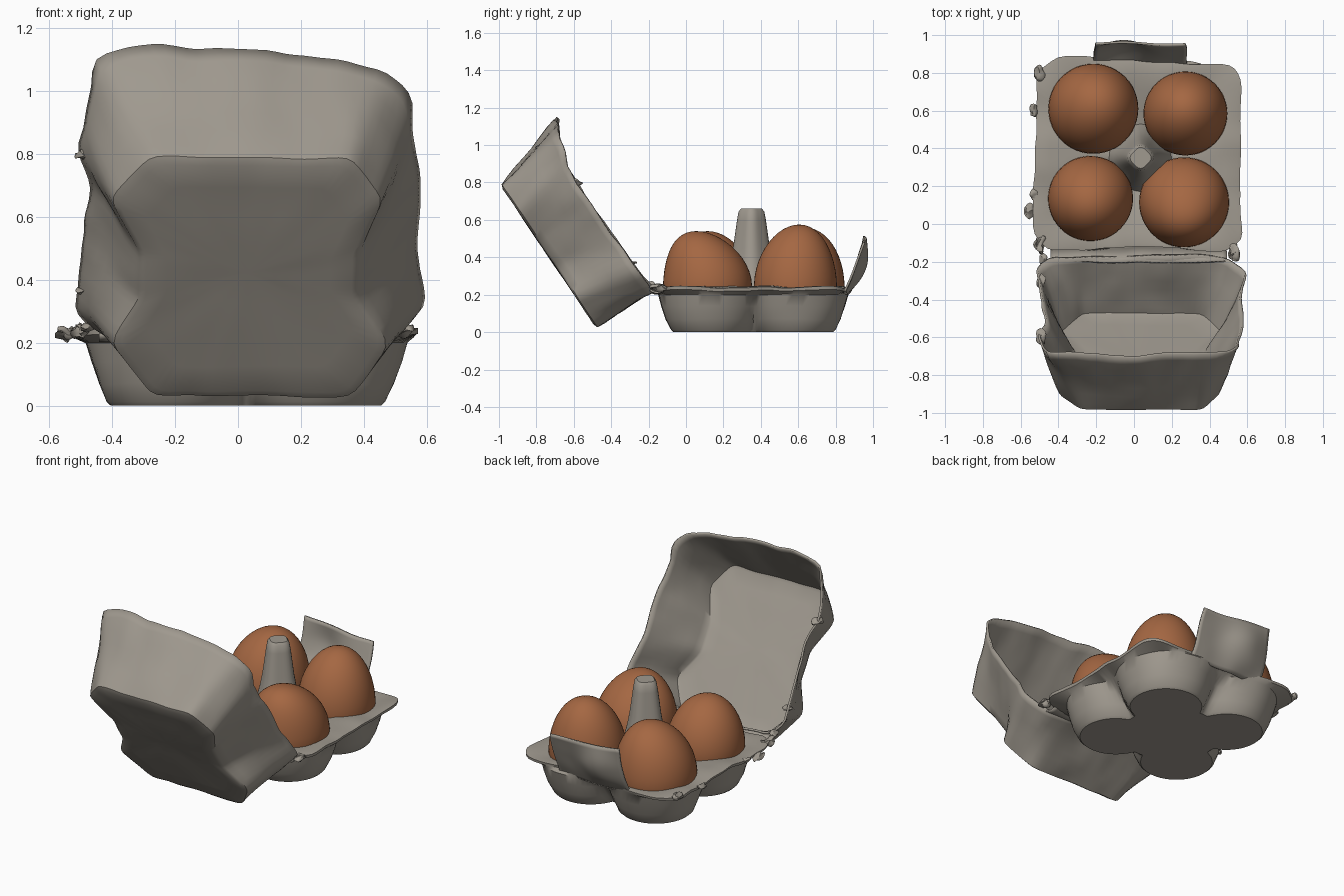
import bpy, bmesh, math
from mathutils import Vector, noise

if "Cube" in bpy.data.objects:
    bpy.data.objects.remove(bpy.data.objects["Cube"])

N = 128


def material(name, rgb):
    m = bpy.data.materials.new(name)
    m.diffuse_color = (*rgb, 1)
    m.use_nodes = True
    m.node_tree.nodes["Principled BSDF"].inputs["Base Color"].default_value = m.diffuse_color
    return m


PULP = material("grey_pulp", (0.35, 0.32, 0.275))
SHELL = material("brown_eggshell", (0.375, 0.136, 0.055))


def crumple(p, amount, freq=5.0):
    return p + noise.noise_vector(p * freq) * amount


def finish(name, bm, mat, angle=35, thick=0):
    bmesh.ops.recalc_face_normals(bm, faces=bm.faces)
    me = bpy.data.meshes.new(name)
    bm.to_mesh(me)
    bm.free()
    ob = bpy.data.objects.new(name, me)
    bpy.context.collection.objects.link(ob)
    me.materials.append(mat)
    if thick:
        s = ob.modifiers.new("thickness", 'SOLIDIFY')
        s.thickness = thick
    bpy.ops.object.select_all(action='DESELECT')
    ob.select_set(True)
    bpy.context.view_layer.objects.active = ob
    bpy.ops.object.shade_smooth_by_angle(angle=math.radians(angle))
    return ob


def loft(name, rings, start=None, end=None, mat=PULP, **kw):
    """Skin a list of closed rings; start and end are optional centre points."""
    bm = bmesh.new()
    loops = [[bm.verts.new(p) for p in r] for r in rings]
    for a, b in zip(loops, loops[1:]):
        n = len(a)
        for i in range(n):
            j = (i + 1) % n
            bm.faces.new((a[i], a[j], b[j], b[i]))
    for centre, loop in ((start, loops[0]), (end, loops[-1])):
        if centre is not None:
            c = bm.verts.new(centre)
            for i in range(len(loop)):
                bm.faces.new((loop[i], loop[(i + 1) % len(loop)], c))
    return finish(name, bm, mat, **kw)


def sheet(name, fn, nu, nv, **kw):
    """Grid surface from fn(s, t) with s and t in 0..1."""
    bm = bmesh.new()
    g = [[bm.verts.new(fn(i / nu, j / nv)) for j in range(nv + 1)] for i in range(nu + 1)]
    for i in range(nu):
        for j in range(nv):
            bm.faces.new((g[i][j], g[i + 1][j], g[i + 1][j + 1], g[i][j + 1]))
    return finish(name, bm, PULP, **kw)


def ray(poly, c, th):
    """Distance from c to a star-shaped polygon along angle th."""
    dx, dy = math.cos(th), math.sin(th)
    best = 0
    for (ax, ay), (bx, by) in zip(poly, poly[1:] + poly[:1]):
        ex, ey, px, py = bx - ax, by - ay, ax - c[0], ay - c[1]
        det = ex * dy - ey * dx
        if abs(det) > 1e-9:
            t = (ex * py - ey * px) / det
            s = (dx * py - dy * px) / det
            if -1e-6 <= s <= 1 + 1e-6:
                best = max(best, t)
    return best


def outline(poly, c):
    r = [ray(poly, c, 2 * math.pi * i / N) for i in range(N)]
    return [(r[i - 1] + 2 * r[i] + r[(i + 1) % N]) / 4 for i in range(N)]


# Lid: dented panel lofted out to a wavy rim, tilted back around the hinge
LC = (0.03, 0.48)
panel = outline([(-.27, 0), (-.40, .20), (-.31, .38), (-.31, .55), (-.40, .75), (-.28, .91),
                 (.36, .91), (.46, .75), (.38, .55), (.38, .38), (.48, .20), (.36, 0)], LC)
rim = outline([(-.44, -.01), (-.52, .10), (-.49, .40), (-.48, .60), (-.53, .72), (-.47, .95),
               (-.46, 1.01), (-.27, 1.05), (0, 1.045), (.47, .98), (.56, .89), (.57, .60),
               (.58, .35), (.59, .12), (.50, -.01)], LC)


def lid_point(x, u, w, amount):
    p = Vector((x, -.48 - .56 * u + .83 * w, .025 + .83 * u + .56 * w))
    return crumple(crumple(p, amount, 4), amount * .25, 11)


def lid_ring(t, scale=1.0):
    pts = []
    for i in range(N):
        a = 2 * math.pi * i / N
        r = (panel[i] * (1 - t) + rim[i] * t) * scale
        u = LC[1] + r * math.sin(a)
        # the rim stands further out at the free end than at the hinge
        depth = .345 + (.42 if u > .5 else .13) * max(0, abs(u - .5) - .3)
        pts.append(lid_point(LC[0] + r * math.cos(a), u, depth * t,
                             .006 * (1 - t) + .022 * math.sqrt(t)))
    return pts


lid_rings = [lid_ring(0, s) for s in (.25, .5, .75, .95)]
lid_rings += [lid_ring(t) for t in (.03, .15, .3, .45, .6, .75, .9, 1)]
loft("lid", lid_rings, start=lid_point(*LC, 0, .006), thick=.012, angle=40)

# Tray: clover-shaped cup walls, a thin rim and a deck around the eggs
TC = Vector((.025, .36, 0))


def clover(rad, valley, z, scale=1.0):
    pts = []
    cx, cy = .225, .222
    for i in range(N):
        a = 2 * math.pi * i / N
        dx, dy = abs(math.cos(a)), abs(math.sin(a))
        side = rad * rad - (cx * dy - cy * dx) ** 2
        r = max(valley, cx * dx + cy * dy + math.sqrt(side) if side > 0 else 0) * scale
        p = TC + Vector((math.cos(a) * r, math.sin(a) * r, z))
        pts.append(crumple(p, .008, 5) if z > .03 else p)
    return pts


tray_edge = outline([(-.53, -.05), (-.45, -.14), (-.03, -.12), (.08, -.12), (.50, -.15), (.57, -.08),
                     (.555, .36), (.57, .76), (.52, .84), (.05, .86), (-.40, .89), (-.52, .80),
                     (-.52, .36)], TC)


def deck(scale, z):
    pts = []
    for i in range(N):
        a = 2 * math.pi * i / N
        r = tray_edge[i] * scale
        ridge = .035 * abs(math.cos(a)) ** 12 * min(1, 2.5 * (1 - scale))
        p = TC + Vector((math.cos(a) * r, math.sin(a) * r, z + ridge))
        pts.append(crumple(p, .016, 6))
    return pts


loft("tray", [clover(.205, .29, 0, .5), clover(.205, .29, 0), clover(.218, .30, .012),
              clover(.245, .34, .07), clover(.268, .40, .14), clover(.285, .455, .20),
              deck(1, .222), deck(1.005, .238), deck(.97, .24), deck(.85, .235), deck(.7, .222),
              deck(.5, .195), deck(.3, .165)],
     start=TC, end=TC + Vector((0, 0, .16)))

# Centre post: tapered, slightly four-sided
post = []
for r, z in ((.18, .15), (.135, .25), (.108, .36), (.092, .45), (.072, .6), (.064, .645), (.052, .66)):
    ring = []
    for i in range(32):
        a = 2 * math.pi * i / 32
        k = r * (1 + .07 * math.cos(4 * a))
        ring.append(Vector((.035 + k * math.cos(a), .35 + k * math.sin(a), z)))
    post.append(ring)
loft("centre_post", post, end=(.035, .35, .66))

# Eggs: x, y, radius, top height, lean in x and y
for i, (x, y, rad, top, lx, ly) in enumerate([
        (-.215, .61, .238, .56, .02, .02), (.272, .585, .222, .575, .0, .02),
        (-.23, .135, .225, .54, .0, -.02), (.265, .115, .238, .54, .01, -.06)]):
    rings = []
    for k in range(1, 24):
        e = -math.pi / 2 + math.pi * k / 24
        h = math.sin(e)
        z = .25 + h * ((top - .25) if h > 0 else .22)
        r = rad * math.cos(e) * (1 - .04 * max(0, h))
        rings.append([Vector((x + lx * h * abs(h) + r * math.cos(2 * math.pi * j / 48),
                              y + ly * h * abs(h) + r * math.sin(2 * math.pi * j / 48), z))
                      for j in range(48)])
    loft(f"egg_{i + 1}", rings, start=(x - lx, y - ly, .03), end=(x + lx, y + ly, top),
         mat=SHELL, angle=60)


# Closing flap: sheet leaning out from the back of the tray, bulging on one side
def flap(s, t):
    x = .035 + (s - .5) * (.50 - .03 * t)
    bulge = math.exp(-((s - .3) / .3) ** 2)
    y = .85 + .105 * t + .055 * math.sin(math.pi * t) * bulge + .015 * t * bulge
    z = .19 + (.325 - .04 * s) * t
    return crumple(Vector((x, y, z)), .012, 6)


sheet("closing_flap", flap, 24, 14, thick=.012)


# Hinge: shallow crease joining lid and tray
def hinge(s, t):
    return crumple(Vector((-.44 + .93 * s, -.20 + .09 * t, .232 - .02 * math.sin(math.pi * t))), .008, 8)


sheet("hinge", hinge, 40, 5, thick=.01)

# Torn scraps of pulp along the edges
for i, (x, y, z, r) in enumerate([
        (-.55, .07, .225, .035), (-.53, .16, .23, .025), (-.53, .60, .235, .03), (-.50, .80, .24, .035),
        (-.50, -.11, .235, .04), (.53, -.15, .24, .038), (-.48, -.19, .25, .03),
        (-.49, -.30, .37, .03), (-.49, -.60, .80, .035)]):
    bm = bmesh.new()
    bmesh.ops.create_icosphere(bm, subdivisions=3, radius=r)
    for v in bm.verts:
        q = v.co + Vector((x, y, z))
        v.co = Vector((x + v.co.x * .7, y + v.co.y * 1.2, z + v.co.z * .5)) + noise.noise_vector(q * 30) * r * .5
    finish(f"torn_scrap_{i + 1}", bm, PULP)
